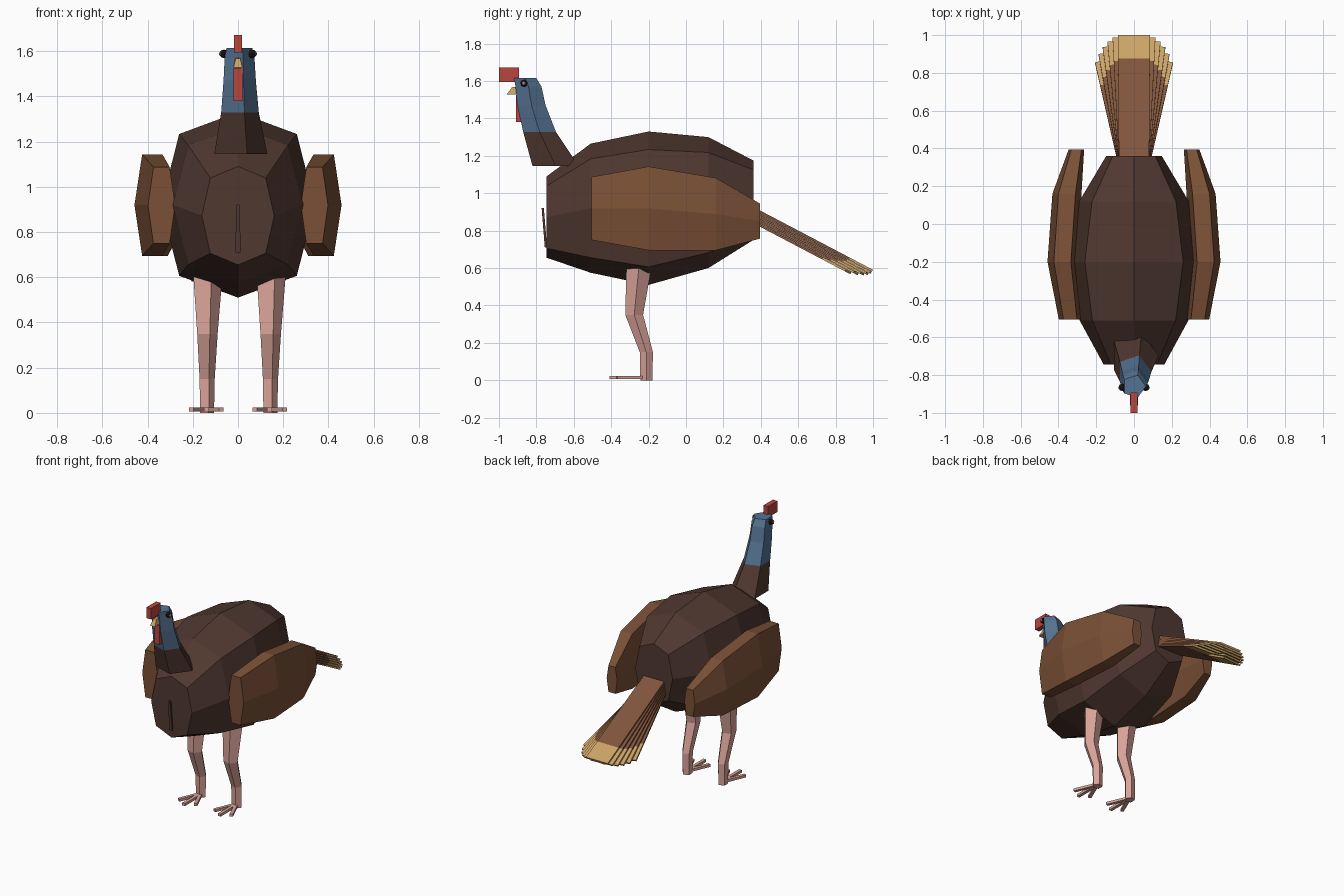
import bpy, bmesh, math
from mathutils import Vector, Matrix

if "Cube" in bpy.data.objects:
    bpy.data.objects.remove(bpy.data.objects["Cube"])


def material(name, r, g, b):
    m = bpy.data.materials.new(name)
    lin = lambda c: ((c / 255 + 0.055) / 1.055) ** 2.4 if c > 10 else c / 255 / 12.92
    m.diffuse_color = (lin(r), lin(g), lin(b), 1)
    m.use_nodes = True
    m.node_tree.nodes["Principled BSDF"].inputs["Base Color"].default_value = m.diffuse_color
    return m


DARK = material("dark_brown", 80, 56, 48)
WING = material("wing_brown", 122, 80, 54)
TAIL = material("tail_brown", 128, 85, 60)
GOLD = material("gold_tip", 203, 163, 103)
BLUE = material("slate_blue", 85, 115, 146)
RED = material("red", 184, 70, 62)
PINK = material("leg_pink", 217, 163, 153)
BLACK = material("black", 22, 18, 18)


def finish(name, bm, mats, rule=None):
    bmesh.ops.recalc_face_normals(bm, faces=bm.faces)
    for f in bm.faces:
        f.material_index = rule(f.calc_center_median()) if rule else 0
    me = bpy.data.meshes.new(name)
    bm.to_mesh(me)
    bm.free()
    for m in mats:
        me.materials.append(m)
    ob = bpy.data.objects.new(name, me)
    bpy.context.collection.objects.link(ob)
    return ob


def loft(name, rings, mats, rule=None):
    """Skin a list of equal-length rings and cap both ends."""
    bm = bmesh.new()
    vs = [[bm.verts.new(p) for p in ring] for ring in rings]
    n = len(vs[0])
    for a, b in zip(vs, vs[1:]):
        for i in range(n):
            j = (i + 1) % n
            bm.faces.new((a[i], a[j], b[j], b[i]))
    bm.faces.new(vs[0])
    bm.faces.new(vs[-1])
    return finish(name, bm, mats, rule)


def box(name, x0, x1, y0, y1, z0, z1, mat):
    ring = lambda z: [(x0, y0, z), (x1, y0, z), (x1, y1, z), (x0, y1, z)]
    return loft(name, [ring(z0), ring(z1)], [mat])


def pentagon(cx, cy, z, r):
    return [(cx + r * math.cos(math.tau * k / 5), cy + r * math.sin(math.tau * k / 5), z)
            for k in range(5)]


def ball(name, loc, size, mat):
    bm = bmesh.new()
    bmesh.ops.create_uvsphere(bm, u_segments=8, v_segments=6, radius=1)
    bmesh.ops.transform(bm, matrix=Matrix.Translation(loc) @ Matrix.Diagonal((*size, 1)), verts=bm.verts)
    return finish(name, bm, [mat])


# Body: eight-sided rings (y, half width, bottom, top)
D = 0.765
OCT = [(1, 0), (D, D), (0, 1), (-D, D), (-1, 0), (-D, -D), (0, -1), (D, -D)]
body = [(-0.745, 0.16, 0.655, 1.09), (-0.51, 0.288, 0.575, 1.265), (-0.2, 0.34, 0.51, 1.33),
        (0.12, 0.29, 0.6, 1.3), (0.36, 0.147, 0.75, 1.175)]
loft("body", [[(w * a, y, (b + t) / 2 + (t - b) / 2 * c) for a, c in OCT]
              for y, w, b, t in body], [DARK])

# Wings: six-sided rings (y, centre x, half width, flat half width, bottom, top)
wing = [(-0.505, 0.338, 0.06, 0.036, 0.75, 1.087), (-0.2, 0.379, 0.079, 0.045, 0.695, 1.143),
        (0.16, 0.355, 0.077, 0.045, 0.695, 1.082), (0.395, 0.305, 0.041, 0.027, 0.757, 0.945)]
for side, s in (("left", -1), ("right", 1)):
    rings = []
    for y, cx, w, f, b, t in wing:
        m = (b + t) / 2
        rings.append([(s * (cx + dx), y, z) for dx, z in
                      ((w, m), (f, t), (-f, t), (-w, m), (-f, b), (f, b))])
    loft(side + "_wing", rings, [WING])

# Tail: fan of stacked feathers, the middle one on top
slope = Matrix.Translation((0, 0.34, 0.937)) @ Matrix.Rotation(-math.radians(27.7), 4, 'X')
for i in range(-5, 6):
    k = abs(i)
    length = 0.745 - 0.004 * k * k
    place = slope @ Matrix.Rotation(-math.radians(2.2 * i), 4, 'Z')
    top = -0.013 * k
    rings = []
    for v, w in ((0, 0.08), (length - 0.14, 0.084), (length, 0.085)):
        rings.append([place @ Vector(p) for p in
                      ((-w, v, top), (w, v, top), (w, v, top - 0.012), (-w, v, top - 0.012))])
    inv = place.inverted()
    loft(f"tail_feather_{i + 6}", rings, [TAIL, GOLD],
         lambda c: int((inv @ c).y > length - 0.13))

# Neck and head: five-sided rings (z, centre y, radius), blue above the collar
neck = [(1.145, -0.697, 0.13), (1.328, -0.783, 0.092), (1.47, -0.826, 0.079),
        (1.57, -0.842, 0.073), (1.615, -0.86, 0.063)]
loft("neck_and_head", [pentagon(0, y, z, r) for z, y, r in neck], [DARK, BLUE],
     lambda c: int(c.z > 1.33))

# Face
box("snood", -0.018, 0.018, -1.0, -0.893, 1.595, 1.672, RED)
box("wattle", -0.02, 0.02, -0.91, -0.86, 1.38, 1.525, RED)
loft("beak", [[(-0.02, -0.89, 1.53), (0.02, -0.89, 1.53), (0.012, -0.89, 1.57), (-0.012, -0.89, 1.57)],
              [(-0.02, -0.96, 1.527), (0.02, -0.96, 1.527), (0.01, -0.93, 1.567), (-0.01, -0.93, 1.567)]],
     [GOLD])
for side, s in (("left", -1), ("right", 1)):
    ball(side + "_eye", (s * 0.062, -0.865, 1.588), (0.02, 0.02, 0.019), BLACK)
    ball(side + "_eye_center", (s * 0.073, -0.867, 1.588), (0.011, 0.011, 0.011), PINK)

# Breast tuft
loft("breast_tuft", [[(-w, y, z), (w, y, z), (w, y + 0.012, z), (-w, y + 0.012, z)]
                     for w, y, z in ((0.012, -0.755, 0.71), (0.007, -0.772, 0.922))], [DARK])

# Legs and toes
leg = [(0.62, -0.25, 0.072), (0.35, -0.277, 0.05), (0.15, -0.212, 0.037), (0, -0.212, 0.034)]
for side, s in (("left", -1), ("right", 1)):
    cx = s * 0.14
    loft(side + "_leg", [pentagon(cx, y, z, r) for z, y, r in leg], [PINK])
    for n, (dx, y) in enumerate(((-0.066, -0.37), (0, -0.41), (0.066, -0.37))):
        a, b = Vector((cx, -0.215, 0.015)), Vector((cx + dx, y, 0.015))
        d = (b - a).normalized()
        across = Vector((-d.y, d.x, 0)) * 0.011
        up = Vector((0, 0, 0.009))
        loft(f"{side}_toe_{n + 1}", [[p + across + up, p - across + up, p - across - up, p + across - up]
                                     for p in (a, b)], [PINK])
